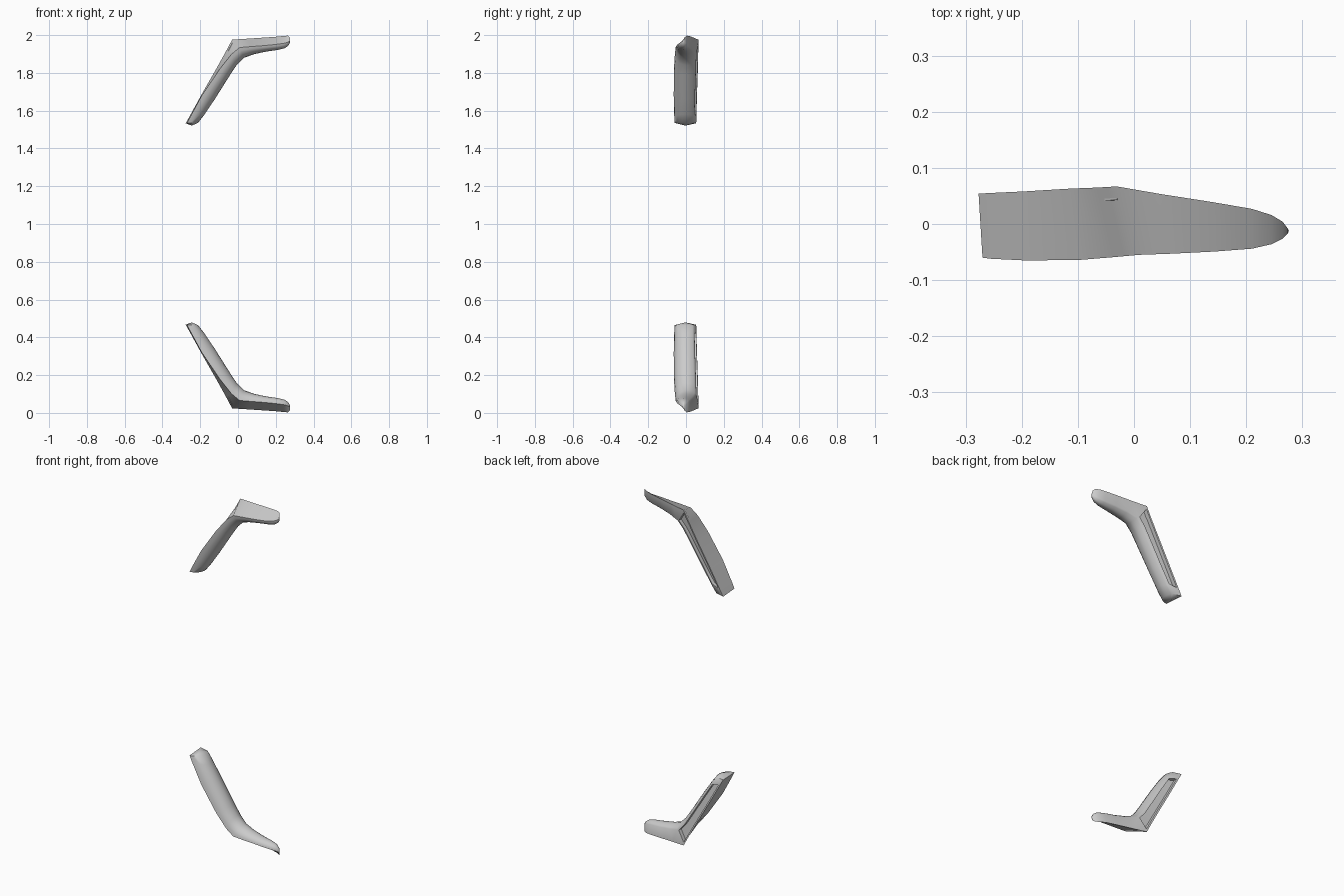
import bpy, bmesh, math
from mathutils import Vector

if "Cube" in bpy.data.objects:
    bpy.data.objects.remove(bpy.data.objects["Cube"])

# Stations along the bent blade: outer back edge, outer front ridge, inner crest (x, z)
STATIONS = [
    ((-.277, .054, .467), (-.270, -.060, .465), (-.212, .465)),
    ((-.262, .055, .440), (-.254, -.062, .435), (-.177, .420)),
    ((-.197, .058, .322), (-.192, -.065, .320), (-.122, .338)),
    ((-.115, .063, .178), (-.097, -.064, .180), (-.042, .211)),
    ((-.064, .065, .086), (-.035, -.059, .102), (-.008, .160)),
    ((-.031, .067, .024), (.008, -.055, .066), (.032, .120)),
    ((.050, .053, .019), (.065, -.053, .061), (.085, .101)),
    ((.140, .039, .013), (.145, -.049, .055), (.150, .087)),
    ((.210, .027, .008), (.210, -.044, .048), (.213, .078)),
    ((.245, .016, .004), (.245, -.036, .043), (.248, .069)),
    ((.265, .004, .003), (.265, -.026, .037), (.266, .056)),
    ((.274, -.008, .012), (.274, -.017, .031), (.274, .042)),
]
ARC = 5


def section(a, b, crest):
    """Closed cross-section: flat outer face, rounded inner face, flat back."""
    a, b = Vector(a), Vector(b)
    top = Vector((crest[0], (a.y + b.y) / 2, crest[1]))
    e = a.lerp(top, .78)
    e.y = a.y - .1 * (a.y - b.y)
    pts = [a, b]
    for i in range(1, ARC + 1):
        t = i / ARC * math.pi / 2
        p = b.lerp(top, math.sin(t))
        p.y = b.y + (top.y - b.y) * (1 - math.cos(t))
        pts.append(p)
    for i in range(1, ARC):
        t = i / ARC
        p = top.lerp(e, t * t)
        p.y = top.y + (e.y - top.y) * t
        pts.append(p)
    return pts + [e]


bm = bmesh.new()
rings = [[bm.verts.new(p - Vector((0, 0, 1))) for p in section(*s)] for s in STATIONS]
n = len(rings[0])
pocket = []
for k in range(len(rings) - 1):
    r, q = rings[k], rings[k + 1]
    for i in range(n):
        j = (i + 1) % n
        f = bm.faces.new((r[i], r[j], q[j], q[i]))
        if i == n - 1 and 1 <= k <= 4:
            pocket.append(f)

# Domed limb end and rounded leg tip
for ring, centre in ((rings[0], (-.245, -.004, .479)), (rings[-1], (.276, -.012, .028))):
    c = bm.verts.new(Vector(centre) - Vector((0, 0, 1)))
    for i in range(n):
        bm.faces.new((ring[i], ring[(i + 1) % n], c))
bmesh.ops.recalc_face_normals(bm, faces=bm.faces[:])

# Long recess in the back of the slanted limb
bmesh.ops.inset_region(bm, faces=pocket, thickness=.009, depth=0, use_even_offset=True)
ext = bmesh.ops.extrude_face_region(bm, geom=pocket)
bmesh.ops.translate(bm, vec=(0, -.022, 0),
                    verts=[v for v in ext['geom'] if isinstance(v, bmesh.types.BMVert)])
bmesh.ops.delete(bm, geom=[f for f in pocket if f.is_valid], context='FACES')
bmesh.ops.recalc_face_normals(bm, faces=bm.faces[:])

# Lower blade, mirrored upward about mid height
me = bpy.data.meshes.new("bent_blades")
bm.to_mesh(me)
bm.free()
ob = bpy.data.objects.new("bent_blades", me)
bpy.context.collection.objects.link(ob)
ob.location.z = 1
bpy.context.view_layer.objects.active = ob
ob.select_set(True)
bpy.ops.object.shade_smooth_by_angle(angle=math.radians(50))
mir = ob.modifiers.new("upper_copy", 'MIRROR')
mir.use_axis = (False, False, True)
mir.use_mirror_merge = False
